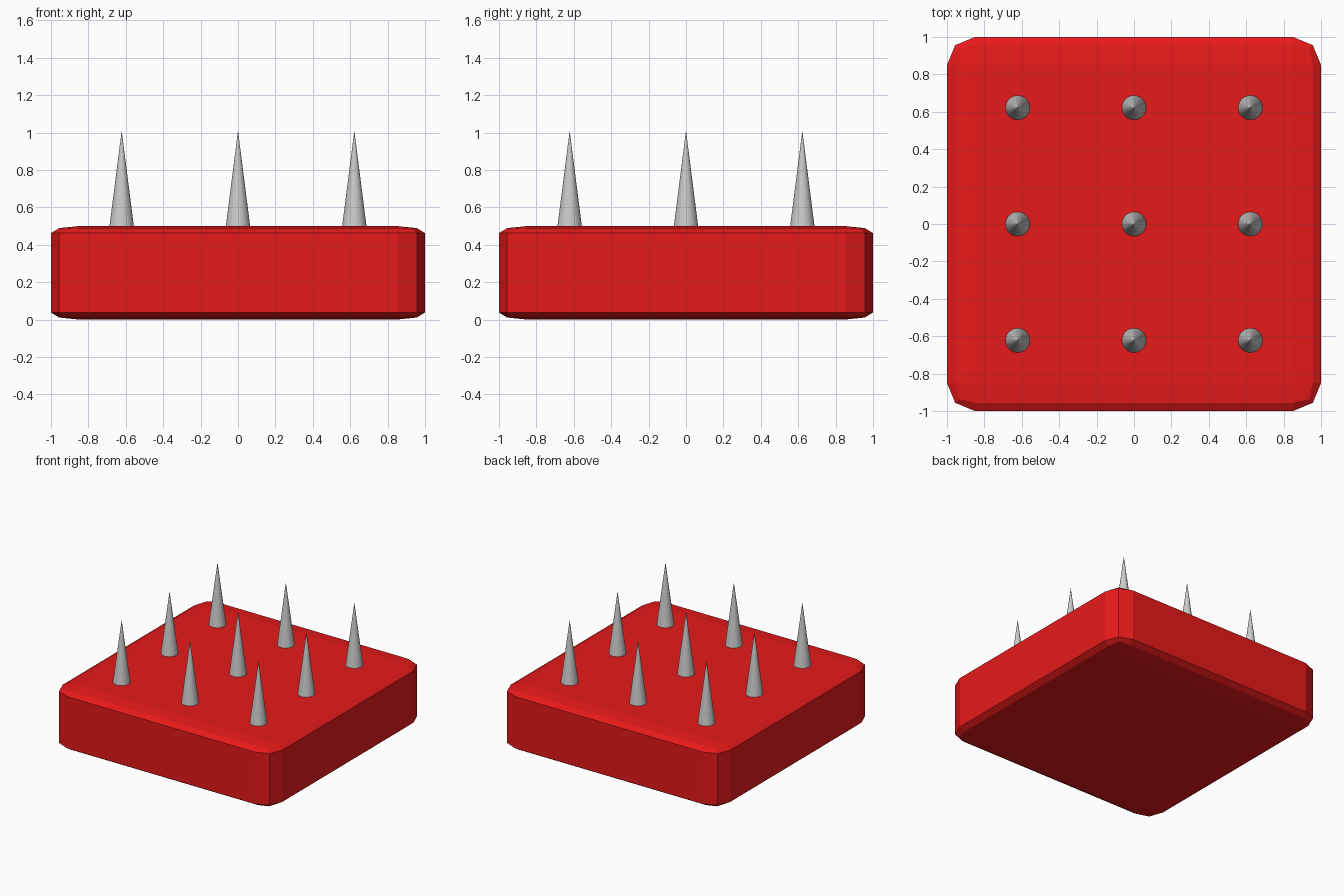
import bpy
import bmesh
from mathutils import Matrix

if "Cube" in bpy.data.objects:
    bpy.data.objects.remove(bpy.data.objects["Cube"])


def add_object(name, bm, loc):
    mesh = bpy.data.meshes.new(name)
    bm.to_mesh(mesh)
    bm.free()
    ob = bpy.data.objects.new(name, mesh)
    ob.location = loc
    bpy.context.collection.objects.link(ob)
    return ob


# Base slab: cube bevelled first, then flattened so the bevel squashes in z
bm = bmesh.new()
bmesh.ops.create_cube(bm, size=2)
bmesh.ops.bevel(bm, geom=bm.edges[:], offset=0.15, offset_type='OFFSET',
                segments=2, profile=0.5, affect='EDGES', clamp_overlap=True)
bmesh.ops.scale(bm, vec=(1, 1, 0.25), verts=bm.verts)
base = add_object("base_slab", bm, (0, 0, 0.25))
red = bpy.data.materials.new("red")
red.diffuse_color = (0.8, 0.01, 0.01, 1)
red.use_nodes = True
red.node_tree.nodes["Principled BSDF"].inputs["Base Color"].default_value = red.diffuse_color
base.data.materials.append(red)

# Spikes: 3 x 3 grid of cones, sunk slightly into the slab
TIP, BOTTOM, TOP_RADIUS = 1.01, 0.48, 0.065
depth = TIP - BOTTOM
radius = TOP_RADIUS * depth / (TIP - 0.5)
for row in (-1, 0, 1):
    for col in (-1, 0, 1):
        bm = bmesh.new()
        bmesh.ops.create_cone(bm, cap_ends=True, segments=32, radius1=radius,
                              radius2=0, depth=depth,
                              matrix=Matrix.Translation((0, 0, depth / 2)))
        bmesh.ops.remove_doubles(bm, verts=bm.verts, dist=0.0001)
        add_object(f"spike_{row + 2}_{col + 2}", bm,
                   (col * 0.622, row * 0.622, BOTTOM))
